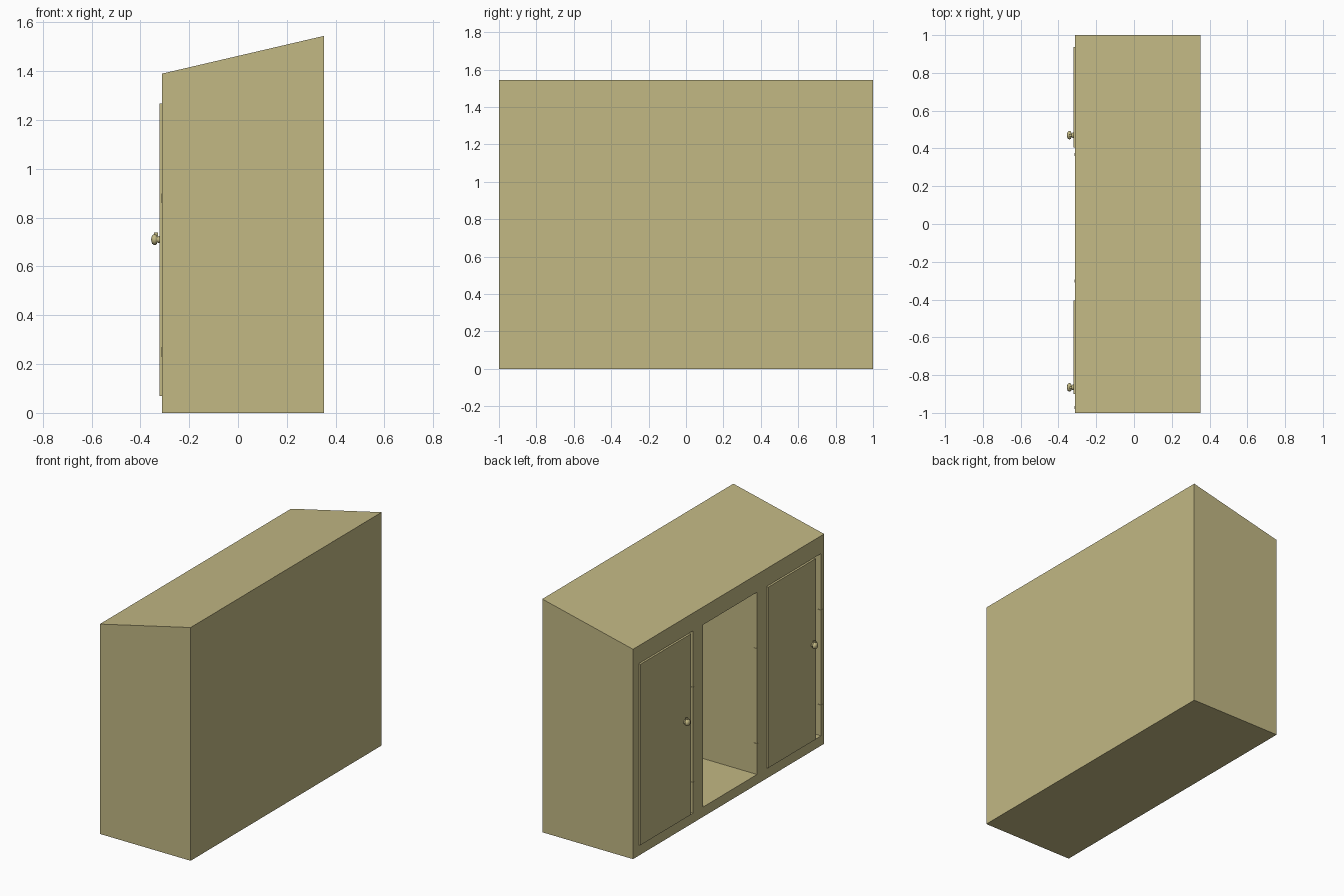
import bpy, bmesh
from math import radians
from mathutils import Matrix

if "Cube" in bpy.data.objects:
    bpy.data.objects.remove(bpy.data.objects["Cube"])

X0, X1 = -0.312, 0.353          # door side, rear wall
Z_LOW, Z_HIGH = 1.39, 1.545     # sloping roof heights
OPEN_W, OPEN_Z0, OPEN_Z1 = 0.565, 0.065, 1.272
BAYS = (0.655, -0.015, -0.685)  # centres of the three doorways

paint = bpy.data.materials.new("khaki_paint")
paint.diffuse_color = (0.54, 0.48, 0.23, 1)
paint.use_nodes = True
paint.node_tree.nodes["Principled BSDF"].inputs["Base Color"].default_value = paint.diffuse_color


def finish(bm, name):
    bmesh.ops.recalc_face_normals(bm, faces=bm.faces)
    mesh = bpy.data.meshes.new(name)
    bm.to_mesh(mesh)
    bm.free()
    mesh.materials.append(paint)
    ob = bpy.data.objects.new(name, mesh)
    bpy.context.collection.objects.link(ob)
    return ob


def box(name, x, y, z):
    """Box from (min, max) pairs."""
    bm = bmesh.new()
    bmesh.ops.create_cube(bm, size=1)
    for v in bm.verts:
        v.co = [r[0] if c < 0 else r[1] for c, r in zip(v.co, (x, y, z))]
    return finish(bm, name)


def lathe(name, profile, origin, segments=16):
    """Revolve (radius, distance) points about an axis pointing to -x."""
    bm = bmesh.new()
    vs = [bm.verts.new((-d, 0, r)) for r, d in profile]
    edges = [bm.edges.new(p) for p in zip(vs, vs[1:])]
    bmesh.ops.spin(bm, geom=vs + edges, cent=(0, 0, 0), axis=(1, 0, 0),
                   angle=radians(360), steps=segments)
    bmesh.ops.remove_doubles(bm, verts=bm.verts, dist=1e-5)
    bmesh.ops.transform(bm, matrix=Matrix.Translation(origin), verts=bm.verts)
    ob = finish(bm, name)
    for p in ob.data.polygons:
        p.use_smooth = True
    return ob


# Main block: side profile with sloping roof, extruded along y
bm = bmesh.new()
profile = ((X0, 0), (X1, 0), (X1, Z_HIGH), (X0, Z_LOW))
face = bm.faces.new([bm.verts.new((x, -1, z)) for x, z in profile])
ext = bmesh.ops.extrude_face_region(bm, geom=[face])
bmesh.ops.translate(bm, vec=(0, 2, 0),
                    verts=[g for g in ext["geom"] if isinstance(g, bmesh.types.BMVert)])
body = finish(bm, "building_shell")

# Three cubicles cut into the door side
for i, yc in enumerate(BAYS):
    cutter = box("cubicle_cutter", (X0 - 0.2, 0.29),
                 (yc - OPEN_W / 2, yc + OPEN_W / 2), (OPEN_Z0, OPEN_Z1))
    cutter.hide_render = True
    mod = body.modifiers.new("cubicle", 'BOOLEAN')
    mod.operation, mod.solver, mod.object = 'DIFFERENCE', 'EXACT', cutter
    bpy.context.view_layer.objects.active = body
    bpy.ops.object.modifier_apply(modifier=mod.name)
    bpy.data.objects.remove(cutter, do_unlink=True)

# Hinge leaves on the frame of every doorway
for i, yc in enumerate(BAYS):
    edge = yc - OPEN_W / 2
    for zc in (0.25, 0.88):
        box(f"hinge_leaf_{i}", (X0 - 0.002, X0 + 0.02),
            (edge - 0.012, edge + 0.004), (zc - 0.02, zc + 0.02))

# Outer doorways keep their doors, each with a knob and a small latch button
for i, (y0, y1) in enumerate(((0.405, 0.936), (-0.900, -0.404))):
    box(f"door_{i}", (-0.321, -0.29), (y0, y1), (0.07, 1.268))
    yk = (0.47, -0.865)[i]
    lathe(f"door_knob_{i}",
          ((0, 0), (0.014, 0), (0.014, 0.006), (0.010, 0.010), (0.020, 0.014),
           (0.023, 0.022), (0.018, 0.031), (0.008, 0.035), (0, 0.036)),
          (-0.320, yk, 0.71))
    box(f"latch_button_{i}", (-0.345, -0.328), (yk - 0.006, yk + 0.006), (0.722, 0.739))
